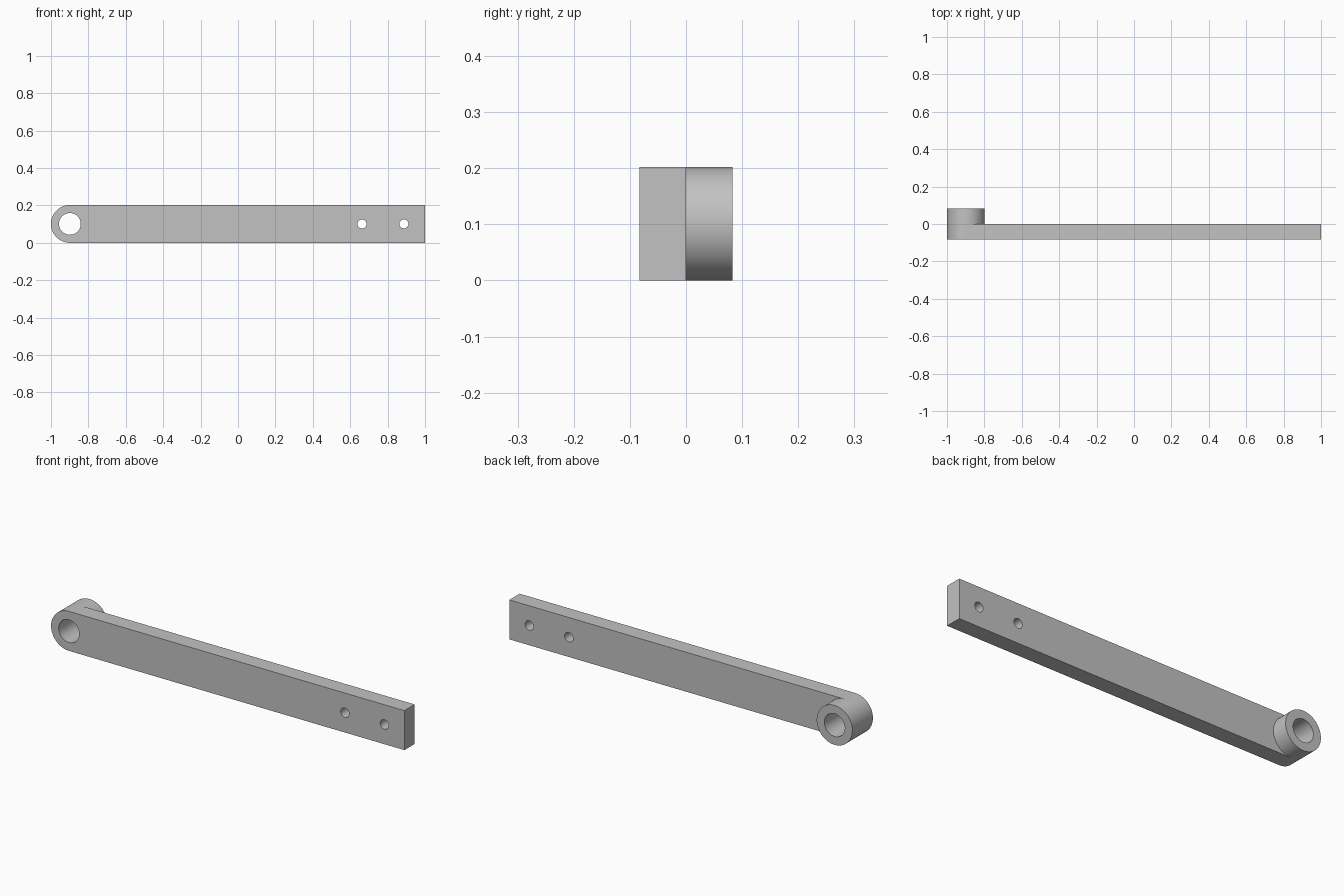
import bpy, bmesh
from math import cos, sin, pi, radians
from mathutils import Matrix

cube = bpy.data.objects.get("Cube")
if cube:
    bpy.data.objects.remove(cube, do_unlink=True)

R = 0.101          # half height of the bar and radius of its round end
DEPTH = 0.083      # thickness of the bar, and of the boss behind it
PIVOT_X = R - 1
SEGMENTS = 96

# Plain grey metal
grey = bpy.data.materials.new("grey_metal")
grey.use_nodes = True
colour = (0.54, 0.54, 0.54, 1)
grey.diffuse_color = colour
grey.node_tree.nodes["Principled BSDF"].inputs["Base Color"].default_value = colour


def arc(x, radius, start=0, turn=2 * pi, count=SEGMENTS, closed=True):
    steps = count if closed else count + 1
    return [(x + radius * cos(start + turn * i / count),
             R + radius * sin(start + turn * i / count)) for i in range(steps)]


def plate(name, loops, y_centre):
    """Extrude an outline with holes along y into a solid mesh."""
    curve = bpy.data.curves.new(name + "_profile", 'CURVE')
    curve.dimensions = '2D'
    curve.fill_mode = 'BOTH'
    curve.extrude = DEPTH / 2
    for loop in loops:
        spline = curve.splines.new('POLY')
        spline.points.add(len(loop) - 1)
        for point, (x, z) in zip(spline.points, loop):
            point.co = (x, z, 0, 1)
        spline.use_cyclic_u = True
    helper = bpy.data.objects.new(name + "_profile", curve)
    mesh = bpy.data.meshes.new_from_object(helper)
    bpy.data.objects.remove(helper)
    bpy.data.curves.remove(curve)

    bm = bmesh.new()
    bm.from_mesh(mesh)
    bm.transform(Matrix.Translation((0, y_centre, 0)) @ Matrix.Rotation(pi / 2, 4, 'X'))
    bmesh.ops.remove_doubles(bm, verts=bm.verts, dist=0.00001)
    bmesh.ops.recalc_face_normals(bm, faces=bm.faces)
    # Curved walls are smooth, flat sides and rims stay crisp
    for face in bm.faces:
        face.smooth = abs(face.normal.y) < 0.5 and face.calc_area() < 0.01
        face.material_index = 0
    for edge in bm.edges:
        edge.smooth = edge.calc_face_angle(0) < radians(30)
    bm.to_mesh(mesh)
    bm.free()

    mesh.name = name
    mesh.materials.clear()
    mesh.materials.append(grey)
    obj = bpy.data.objects.new(name, mesh)
    bpy.context.collection.objects.link(obj)
    return obj


pivot_hole = arc(PIVOT_X, 0.058)

# Long bar with one round end, a pivot hole and two bolt holes
outline = arc(PIVOT_X, R, pi / 2, pi, SEGMENTS // 2, False) + [(1, 0), (1, 2 * R)]
bolt_holes = [arc(x, 0.024, count=48) for x in (0.663, 0.887)]
plate("arm_bar", [outline, pivot_hole] + bolt_holes, -DEPTH / 2)

# Round boss behind the pivot end
plate("pivot_boss", [arc(PIVOT_X, R), pivot_hole], DEPTH / 2)
